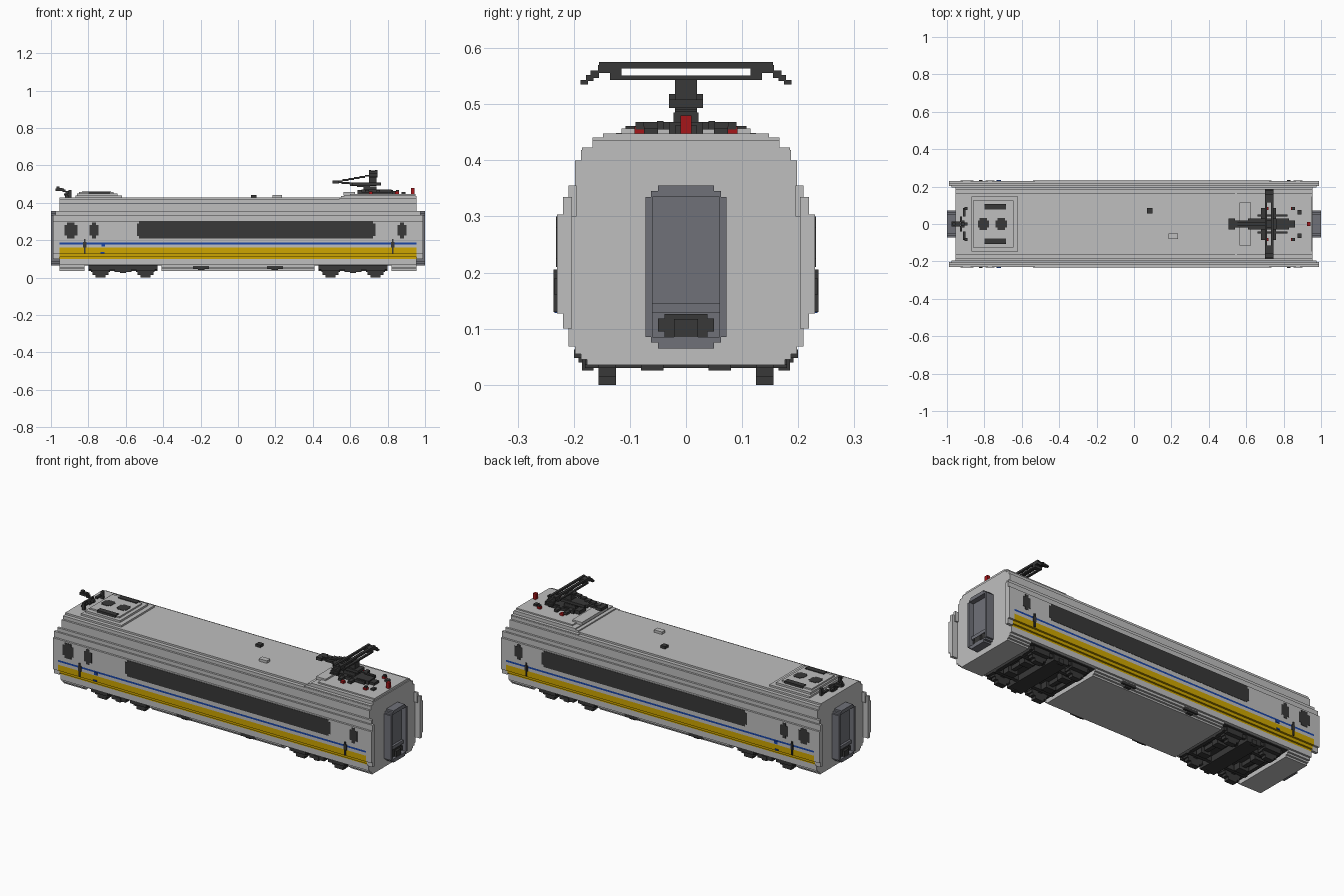
import bpy
import bmesh
import math

if "Cube" in bpy.data.objects:
    bpy.data.objects.remove(bpy.data.objects["Cube"], do_unlink=True)


def material(name, red, green, blue):
    mat = bpy.data.materials.new(name)
    mat.use_nodes = True
    colour = (red, green, blue, 1)
    mat.diffuse_color = colour
    mat.node_tree.nodes["Principled BSDF"].inputs["Base Color"].default_value = colour
    return mat


light_grey = material("light grey", .52, .52, .52)
slate = material("slate", .16, .165, .19)
charcoal = material("charcoal", .04, .04, .04)
yellow = material("yellow", .62, .38, 0)
blue = material("blue", .01, .06, .38)
red = material("red", .38, .008, .01)


def finish(name, bm, mats):
    bmesh.ops.recalc_face_normals(bm, faces=bm.faces)
    mesh = bpy.data.meshes.new(name)
    bm.to_mesh(mesh)
    bm.free()
    for mat in mats:
        mesh.materials.append(mat)
    obj = bpy.data.objects.new(name, mesh)
    bpy.context.collection.objects.link(obj)
    return obj


def blocks(name, mat, boxes, mirror_x=False, mirror_y=False):
    """Boxes given as x, y and z ranges, optionally repeated on the other side or end."""
    bm = bmesh.new()
    for sx in ((1, -1) if mirror_x else (1,)):
        for sy in ((1, -1) if mirror_y else (1,)):
            for x0, x1, y0, y1, z0, z1 in boxes:
                cube = bmesh.ops.create_cube(bm, size=1)
                for v in cube["verts"]:
                    v.co.x = sx * (x0 if v.co.x < 0 else x1)
                    v.co.y = sy * (y0 if v.co.y < 0 else y1)
                    v.co.z = z0 if v.co.z < 0 else z1
    return finish(name, bm, [mat])


def shell(name, x0, x1, steps):
    """Extruded stepped cross-section; stripes are picked by height."""
    half = []
    for low, high, width in steps:
        half += [(width, low), (width, high)]
    outline = half + [(-y, z) for y, z in reversed(half)]
    bm = bmesh.new()
    face = bm.faces.new([bm.verts.new((x0, y, z)) for y, z in outline])
    out = bmesh.ops.extrude_face_region(bm, geom=[face])
    for v in out["geom"]:
        if isinstance(v, bmesh.types.BMVert):
            v.co.x = x1
    bmesh.ops.remove_doubles(bm, verts=bm.verts, dist=.0001)
    bm.normal_update()
    for f in bm.faces:
        c = f.calc_center_median()
        if abs(f.normal.x) < .5 and abs(c.y) > .19:
            if .101 < c.z < .16:
                f.material_index = 1
            elif .177 < c.z < .187:
                f.material_index = 2
    return finish(name, bm, [light_grey, yellow, blue])


def disc(x, z, radius, y0, y1, rows=7):
    """Stepped wheel made of stacked slabs."""
    slabs = []
    step = 2 * radius / rows
    for i in range(rows):
        low = -radius + i * step
        w = math.sqrt(radius ** 2 - (low + step / 2) ** 2)
        slabs.append((x - w, x + w, y0, y1, z + low, z + low + step))
    return slabs


def pane(x0, x1, z0, z1, cut):
    """Window plate with stepped corners on the side wall."""
    y0, y1 = .224, .2315
    return [(x0, x1, y0, y1, z0 + cut, z1 - cut),
            (x0 + cut, x1 - cut, y0, y1, z0, z0 + cut),
            (x0 + cut, x1 - cut, y0, y1, z1 - cut, z1)]


def stairs(x0, z0, x1, z1, count, y0, y1, thick):
    """Sloping arm built from stepped blocks."""
    dx, dz = (x1 - x0) / count, (z1 - z0) / count
    return [(x0 + i * dx, x0 + (i + 1) * dx, y0, y1, z0 + i * dz, z0 + i * dz + thick)
            for i in range(count)]


# Body shell, with the underside left open over the bogies
lower = [(.035, .045, .176), (.045, .055, .187), (.055, .068, .198)]
upper = [(.068, .10, .209), (.10, .11, .209), (.11, .127, .219), (.127, .16, .23),
         (.16, .177, .23), (.177, .187, .23), (.187, .303, .23), (.303, .335, .219),
         (.335, .355, .209), (.355, .40, .198), (.40, .418, .187), (.418, .428, .167)]
end = .955
shell("body", -end, end, upper)
shell("belly", -.41, .41, lower)
for side, name in ((1, "left"), (-1, "right")):
    shell(name + "_end_skirt", side * .82, side * end, lower)

# Side walls reaching past the ends
blocks("end_flap", light_grey, [
    (end, .988, .208, .23, .127, .303), (end, .988, .203, .219, .10, .335),
    (end, .975, .195, .209, .30, .355)], True, True)

# Windows and door handles
windows = pane(-.54, .735, .21, .30, .012)
for x, half_width in ((-.893, .034), (-.77, .024), (.877, .024)):
    windows += pane(x - half_width, x + half_width, .21, .295, .014)
blocks("windows", charcoal, windows, mirror_y=True)
handles = []
for x in (-.82, .828):
    handles += [(x - .004, x + .004, .21, .236, .13, .205),
                (x - .009, x + .009, .225, .234, .16, .19)]
blocks("door_handles", charcoal, handles, mirror_y=True)
blocks("door_marks", blue, [(-.73, -.71, .225, .234, .165, .18),
                            (-.735, -.715, .225, .234, .128, .136)], mirror_y=True)

# Gangways with recessed doors and couplers
blocks("gangway", slate, [
    (end, .972, -.06, .06, .075, .345),
    (end, 1, .06, .072, .085, .335), (end, 1, -.072, -.06, .085, .335),
    (end, 1, -.05, .05, .345, .355), (end, 1, -.062, .062, .335, .345),
    (end, 1, -.05, .05, .065, .075), (end, 1, -.062, .062, .075, .085),
    (end, .985, -.06, .06, .128, .146)], mirror_x=True)
blocks("coupler", charcoal, [
    (end, .985, -.05, .05, .095, .118), (end, .985, -.038, .038, .085, .126),
    (end, .998, -.021, .021, .083, .117)], mirror_x=True)

# Bogies
wheels, frame = [], []
for x in (.495, .735):
    wheels += disc(x, .052, .052, .125, .156)
    frame += [(x - .012, x + .012, 0, .16, .04, .062),
              (x - .05, x + .05, .156, .18, .035, .068),
              (x - .03, x + .03, .04, .08, .025, .06)]
frame += [(.43, .80, .156, .172, .044, .068), (.43, .80, .09, .11, .035, .068),
          (.57, .66, 0, .18, .03, .068), (.43, .45, 0, .16, .04, .068),
          (.78, .80, 0, .16, .04, .068), (.60, .63, .165, .185, .025, .05)]
blocks("wheels", charcoal, wheels, True, True)
blocks("bogie_frames", charcoal, frame, True, True)
blocks("bogie_well_lining", charcoal, [(.41, .82, 0, .19, .064, .07)], True, True)
blocks("underfloor_boxes", charcoal, [(.155, .24, .165, .2, .048, .063),
                                      (.18, .215, .165, .192, .04, .048)], True, True)

# Rear roof pod with vents
blocks("roof_pod", light_grey, [
    (-.87, -.62, -.147, .147, .42, .438), (-.86, -.645, -.125, .125, .43, .449),
    (-.85, -.665, -.10, .10, .44, .457)])
vents = [(-.80, -.685, .078, .108, .43, .461)]
for x in (-.805, -.71):
    vents += [(x - .03, x + .03, 0, .02, .45, .459), (x - .02, x + .02, 0, .031, .45, .459)]
blocks("roof_vents", charcoal, vents, mirror_y=True)

# Roof cable connector
blocks("cable_connector", charcoal,
       stairs(-.97, .474, -.89, .43, 5, -.008, .008, .014)
       + [(-.975, -.93, -.014, .014, .464, .477), (-.925, -.905, -.02, .02, .428, .448)])
blocks("connector_stays", charcoal, [
    (-.93, -.92, .01, .04, .44, .449), (-.915, -.90, .04, .085, .44, .449),
    (-.905, -.89, .075, .09, .428, .468)], mirror_y=True)

# Small roof fittings
blocks("roof_hatch", light_grey, [(.185, .235, -.08, -.05, .425, .442)])
blocks("roof_aerial", charcoal, [(.07, .10, .055, .085, .425, .442)])

# Pantograph platform
blocks("pantograph_platform", light_grey, [
    (.54, end, -.185, .185, .415, .423), (.55, end, -.167, .167, .42, .435),
    (.57, .95, -.167, .167, .43, .441), (.60, .95, -.148, .148, .435, .448)])
blocks("pantograph_fairing", light_grey, [(.565, .625, -.115, .115, .44, .457)])

# Pantograph base, arms and contact head
blocks("pantograph_base", charcoal, [
    (.64, .83, 0, .03, .445, .468), (.68, .70, 0, .085, .455, .468),
    (.74, .76, 0, .085, .455, .468), (.66, .82, .04, .052, .455, .47),
    (.80, .86, 0, .02, .445, .462), (.67, .74, 0, .022, .465, .485),
    (.845, .86, .075, .09, .455, .468)], mirror_y=True)
blocks("pantograph_arms", charcoal,
       stairs(.74, .475, .60, .495, 4, -.02, .02, .012)
       + stairs(.64, .498, .51, .508, 3, -.02, .02, .010)
       + stairs(.53, .51, .71, .545, 6, -.012, .012, .010)
       + [(.61, .765, -.03, .03, .493, .508), (.505, .54, -.03, .03, .502, .518),
          (.70, .74, -.02, .02, .49, .55)])
blocks("contact_head", charcoal, [
    (.70, .712, 0, .155, .564, .575), (.732, .745, 0, .155, .564, .575),
    (.70, .712, 0, .135, .543, .551), (.732, .745, 0, .135, .543, .551),
    (.70, .745, .115, .135, .543, .572), (.70, .745, .135, .157, .556, .57),
    (.70, .745, .155, .17, .547, .56), (.70, .745, .165, .178, .541, .552),
    (.70, .745, .175, .188, .535, .543)], mirror_y=True)

# Insulators
blocks("side_insulators", red, [(.84, .86, .074, .092, .43, .46),
                                (.70, .72, .074, .092, .43, .46)], mirror_y=True)
blocks("end_insulator", red, [(.925, .943, -.01, .01, .43, .48)])
blocks("insulator_caps", charcoal, [(.875, .895, .05, .075, .443, .458)], mirror_y=True)
